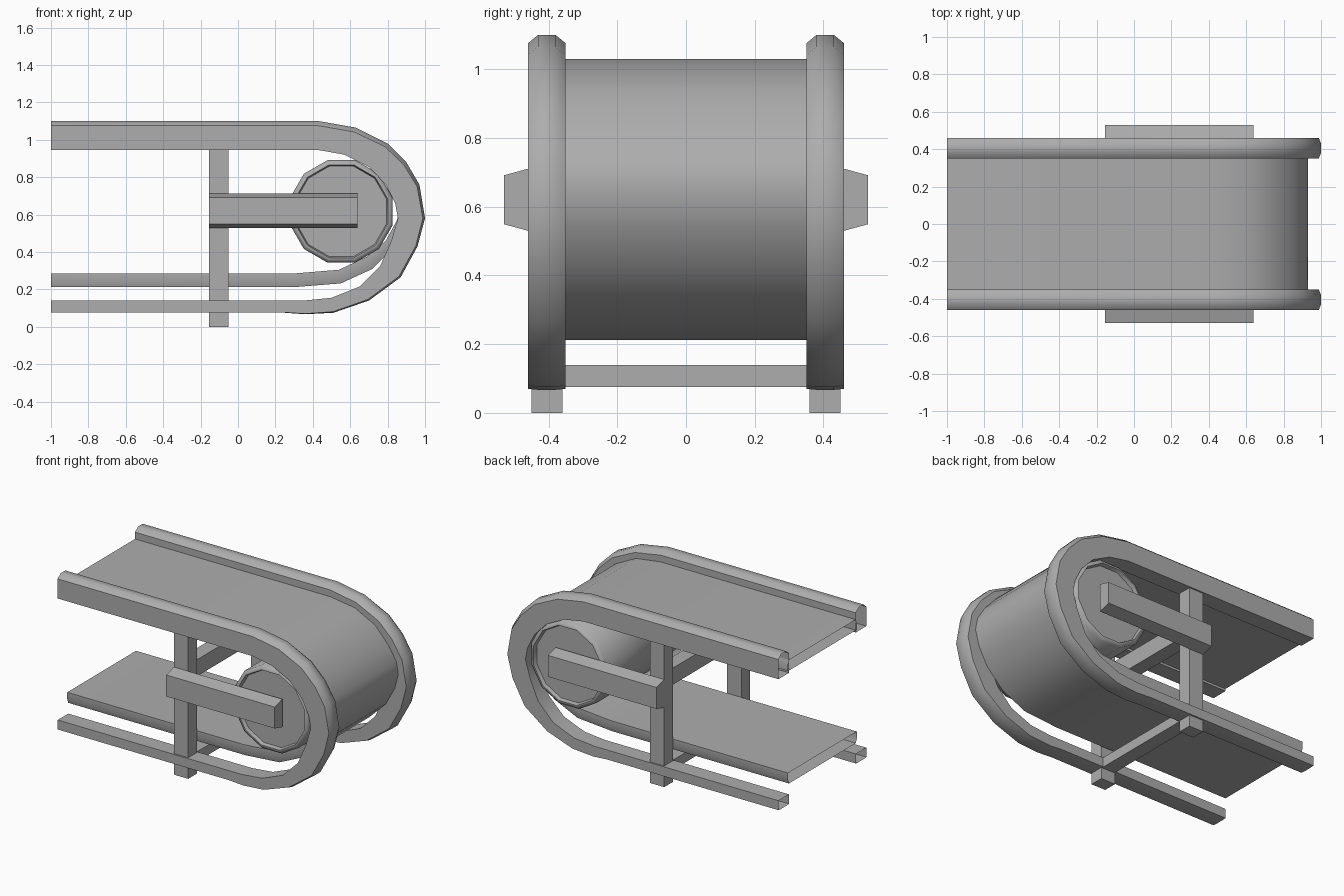
import bpy, bmesh, math

if "Cube" in bpy.data.objects:
    bpy.data.objects.remove(bpy.data.objects["Cube"])

grey = bpy.data.materials.new("mid_grey")
grey.diffuse_color = (.42, .42, .42, 1)
grey.use_nodes = True
grey.node_tree.nodes["Principled BSDF"].inputs["Base Color"].default_value = grey.diffuse_color


def finish(name, bm, smooth=0):
    bmesh.ops.recalc_face_normals(bm, faces=bm.faces)
    me = bpy.data.meshes.new(name)
    bm.to_mesh(me)
    bm.free()
    me.materials.append(grey)
    ob = bpy.data.objects.new(name, me)
    bpy.context.collection.objects.link(ob)
    if smooth:
        bpy.ops.object.select_all(action='DESELECT')
        ob.select_set(True)
        bpy.context.view_layer.objects.active = ob
        bpy.ops.object.shade_smooth_by_angle(angle=math.radians(smooth))
    return ob


def bridge(bm, rings):
    for a, b in zip(rings, rings[1:]):
        n = len(a)
        for i in range(n):
            j = (i + 1) % n
            bm.faces.new((a[i], a[j], b[j], b[i]))


def sweep(name, stations, y0, y1, cy):
    """Open-ended hollow band; station = outer x, z, inner x, z, chamfer depth."""
    bm = bmesh.new()
    rings = []
    for ox, oz, ix, iz, c in stations:
        t = c / math.hypot(ix - ox, iz - oz)
        sx, sz = ox + (ix - ox) * t, oz + (iz - oz) * t
        pts = [(ix, y0, iz), (ix, y1, iz), (sx, y1, sz),
               (ox, y1 - cy, oz), (ox, y0 + cy, oz), (sx, y0, sz)]
        rings.append([bm.verts.new(p) for p in pts])
    bridge(bm, rings)
    return finish(name, bm, 45)


def box(name, x0, x1, y0, y1, z0, z1, taper=0):
    """Box whose y1 side is narrowed in z by taper."""
    bm = bmesh.new()
    a = [bm.verts.new((x, y0, z)) for x, z in
         ((x0, z0), (x1, z0), (x1, z1), (x0, z1))]
    b = [bm.verts.new((x, y1, z)) for x, z in
         ((x0, z0 + taper), (x1, z0 + taper), (x1, z1 - taper), (x0, z1 - taper))]
    bridge(bm, [a, b])
    bm.faces.new(a)
    bm.faces.new(b)
    return finish(name, bm)


# Side rail path: thick on top, thin underneath
rail = [
    (-1, 1.10, -1, .945, .025), (.43, 1.10, .43, .945, .025),
    (.63, 1.065, .57, .92, .025), (.80, .98, .70, .855, .022),
    (.90, .88, .79, .76, .02), (.97, .76, .84, .66, .016),
    (1.0, .58, .855, .58, .012), (.96, .43, .82, .46, .01),
    (.87, .265, .76, .325, .01), (.70, .14, .65, .215, .008),
    (.51, .075, .50, .155, .006), (.36, .067, .35, .14, .003),
    (.25, .075, .25, .14, .002), (-1, .075, -1, .14, .002)]

# Conveyor belt path
belt = [
    (-1, 1.03, -1, .96), (.43, 1.03, .43, .96), (.61, 1.005, .57, .94),
    (.76, .93, .70, .875), (.86, .82, .79, .77), (.915, .73, .84, .68),
    (.93, .65, .86, .62), (.905, .55, .85, .57), (.84, .43, .79, .46),
    (.72, .31, .69, .375), (.55, .232, .54, .305),
    (.30, .212, .30, .285), (-1, .212, -1, .285)]
sweep("belt", [s + (.03,) for s in belt], -.36, .36, .01)

# Roller with rimmed, slightly recessed ends
bm = bmesh.new()
rings = []
for y, r in ((-.425, .25), (-.45, .257), (-.45, .267), (-.435, .284),
             (.435, .284), (.45, .267), (.45, .257), (.425, .25)):
    rings.append([bm.verts.new((.553 + r * math.cos(math.radians(30 * i + 15)), y,
                                .617 + r * math.sin(math.radians(30 * i + 15))))
                  for i in range(12)])
bridge(bm, rings)
bm.faces.new(rings[0])
bm.faces.new(rings[-1])
finish("roller", bm, 50)

# Mirrored side parts
for side, s in (("front", -1), ("back", 1)):
    lo, hi = sorted((s * .35, s * .46))
    sweep(side + "_rail", rail, lo, hi, .03)
    box(side + "_leg", -.155, -.05, s * .36, s * .45, 0, .95)
    box(side + "_roller_arm", -.155, .64, s * .45, s * .53, .527, .713, .022)

# Cross beams between the legs
box("lower_cross_beam", -.15, -.055, -.36, .36, .075, .14)
box("upper_cross_beam", -.15, -.055, -.36, .36, .64, .75)
